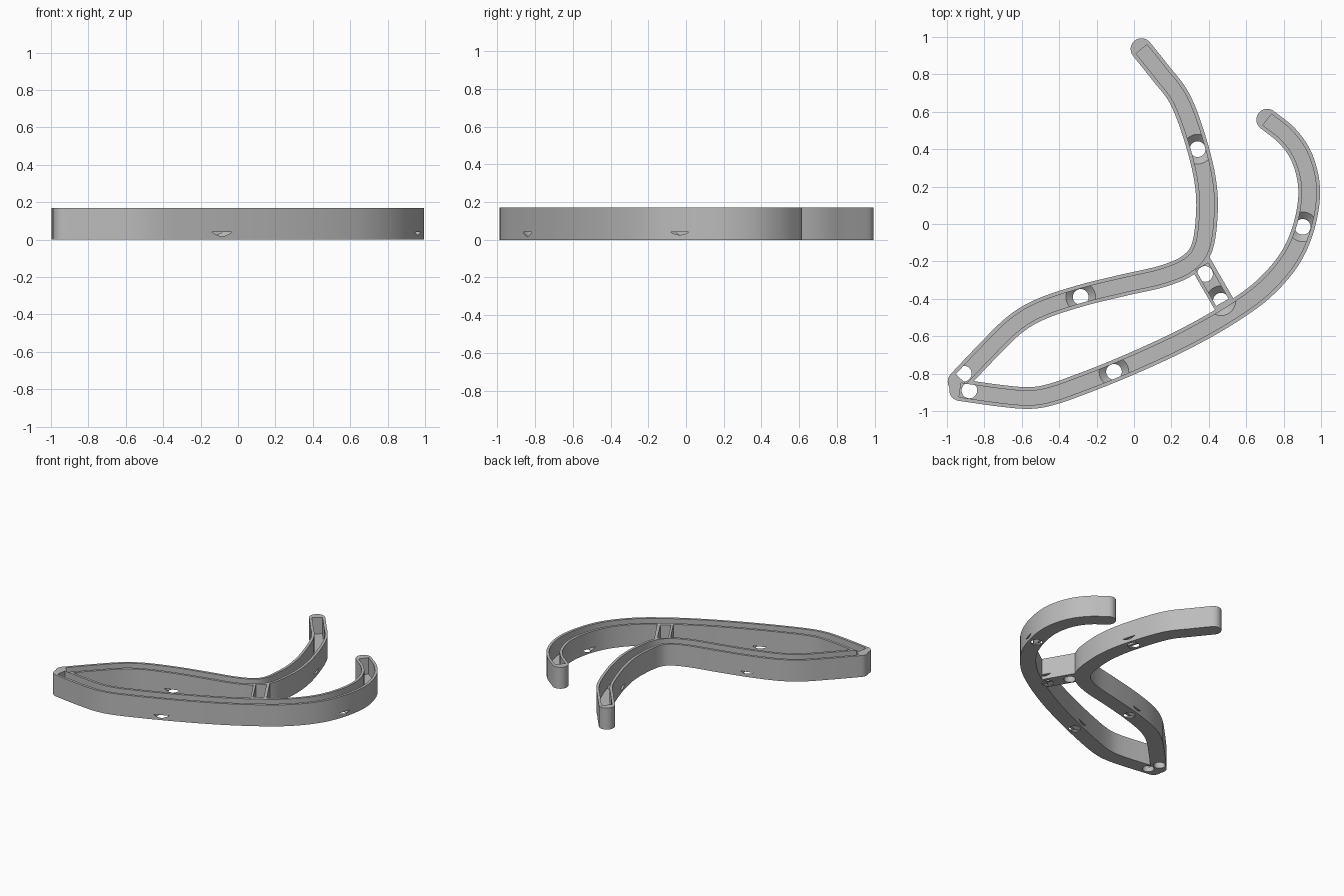
import bpy, bmesh, math
from mathutils import Vector

HEIGHT, FLOOR = 0.17, 0.04
OUTER, INNER = 0.058, 0.038      # half widths of the arm and of its channel
HOLE, SINK = 0.042, 0.08         # radii of the holes and of their countersinks

if "Cube" in bpy.data.objects:
    bpy.data.objects.remove(bpy.data.objects["Cube"])

grey = bpy.data.materials.new("mid grey")
grey.use_nodes = True
colour = (0.5, 0.5, 0.5, 1)
grey.diffuse_color = colour
grey.node_tree.nodes["Principled BSDF"].inputs["Base Color"].default_value = colour


def smooth_path(points, steps=5):
    """Catmull-Rom curve through the points."""
    p = [Vector(q) for q in points]
    p = [2 * p[0] - p[1]] + p + [2 * p[-1] - p[-2]]
    out = []
    for a, b, c, d in zip(p, p[1:], p[2:], p[3:]):
        for i in range(steps):
            t = i / steps
            out.append(0.5 * (2 * b + (c - a) * t + (2 * a - 5 * b + 4 * c - d) * t ** 2
                              + (3 * b - a - 3 * c + d) * t ** 3))
    return out + [p[-2]]


def ribbon(path, half, round_ends):
    """Outline of a band along the path, with round or square ends."""
    def side(i):
        t = (path[min(i + 1, len(path) - 1)] - path[max(i - 1, 0)]).normalized()
        return Vector((-t.y, t.x)) * half

    def cap(centre, start):
        if not round_ends:
            return []
        turns = [-math.pi * k / 12 for k in range(1, 12)]
        return [centre + Vector((start.x * math.cos(a) - start.y * math.sin(a),
                                 start.x * math.sin(a) + start.y * math.cos(a))) for a in turns]

    n = range(len(path))
    left = [path[i] + side(i) for i in n]
    right = [path[i] - side(i) for i in n]
    return (left + cap(path[-1], side(len(path) - 1))
            + right[::-1] + cap(path[0], -side(0)))


def add_object(name, bm):
    bmesh.ops.recalc_face_normals(bm, faces=bm.faces)
    mesh = bpy.data.meshes.new(name)
    bm.to_mesh(mesh)
    bm.free()
    obj = bpy.data.objects.new(name, mesh)
    bpy.context.collection.objects.link(obj)
    mesh.materials.append(grey)
    return obj


def prism(name, outline, low, high):
    bm = bmesh.new()
    face = bm.faces.new([bm.verts.new((p.x, p.y, low)) for p in outline])
    top = bmesh.ops.extrude_face_region(bm, geom=[face])["geom"]
    verts = [v for v in top if isinstance(v, bmesh.types.BMVert)]
    bmesh.ops.translate(bm, verts=verts, vec=(0, 0, high - low))
    return add_object(name, bm)


def cone(name, centre, r_low, r_high, low, high):
    bm = bmesh.new()
    bmesh.ops.create_cone(bm, cap_ends=True, segments=32, radius1=r_low,
                          radius2=r_high, depth=high - low)
    bmesh.ops.translate(bm, verts=bm.verts, vec=(*centre, (low + high) / 2))
    return add_object(name, bm)


def combine(target, other, operation):
    """Apply a boolean, then drop the helper."""
    other.hide_render = True
    mod = target.modifiers.new("boolean", 'BOOLEAN')
    mod.object, mod.operation, mod.solver = other, operation, 'EXACT'
    bpy.context.view_layer.objects.active = target
    bpy.ops.object.modifier_apply(modifier=mod.name)
    bpy.data.objects.remove(other)


# Centre lines of the two arms and the strut between them
inner_arm = smooth_path([(0.04, 0.935), (0.14, 0.81), (0.25, 0.66), (0.34, 0.41), (0.385, 0.2),
                         (0.388, 0.03), (0.362, -0.13), (0.29, -0.22), (0.15, -0.28),
                         (-0.06, -0.328), (-0.29, -0.385), (-0.5, -0.456), (-0.64, -0.54),
                         (-0.78, -0.676), (-0.938, -0.842)])
outer_arm = smooth_path([(0.712, 0.558), (0.82, 0.47), (0.9, 0.35), (0.937, 0.18),
                         (0.908, -0.015), (0.83, -0.19), (0.69, -0.35), (0.51, -0.48),
                         (0.3, -0.6), (0.1, -0.697), (-0.107, -0.787), (-0.28, -0.855),
                         (-0.43, -0.908), (-0.55, -0.93), (-0.7, -0.92), (-0.93, -0.888)])
strut = [Vector((0.35, -0.2)), Vector((0.5, -0.46))]
strut_channel = [Vector((0.363, -0.227)), Vector((0.472, -0.419))]

# Solid body
body = prism("channel_frame", ribbon(inner_arm, OUTER, True), 0, HEIGHT)
combine(body, prism("outer_arm", ribbon(outer_arm, OUTER, True), 0, HEIGHT), 'UNION')
combine(body, prism("strut", ribbon(strut, OUTER, False), 0, HEIGHT), 'UNION')

# Open channels above the floor; the inner arm's stops short at the shared tip
inner_channel = inner_arm[:-1] + [inner_arm[-1].lerp(inner_arm[-2], 0.4)]
for path in (inner_channel, outer_arm, strut_channel):
    combine(body, prism("channel_cutter", ribbon(path, INNER, False), FLOOR, HEIGHT + 0.1),
            'DIFFERENCE')

# Holes through the floor, some countersunk
plain = [(0.38, -0.267), (-0.91, -0.8), (-0.88, -0.89)]
sunk = [(0.34, 0.4), (-0.285, -0.39), (-0.107, -0.79), (0.902, -0.015), (0.465, -0.41)]
for centre in plain + sunk:
    combine(body, cone("hole_cutter", centre, HOLE, HOLE, -0.1, FLOOR + 0.01), 'DIFFERENCE')
for centre in sunk:
    combine(body, cone("countersink_cutter", centre, HOLE - 0.002, SINK, 0.004, FLOOR + 0.0005),
            'DIFFERENCE')

# Smooth the curved walls, keep the rims sharp
bpy.ops.object.select_all(action='DESELECT')
body.select_set(True)
bpy.context.view_layer.objects.active = body
bpy.ops.object.shade_smooth_by_angle(angle=math.radians(30))
